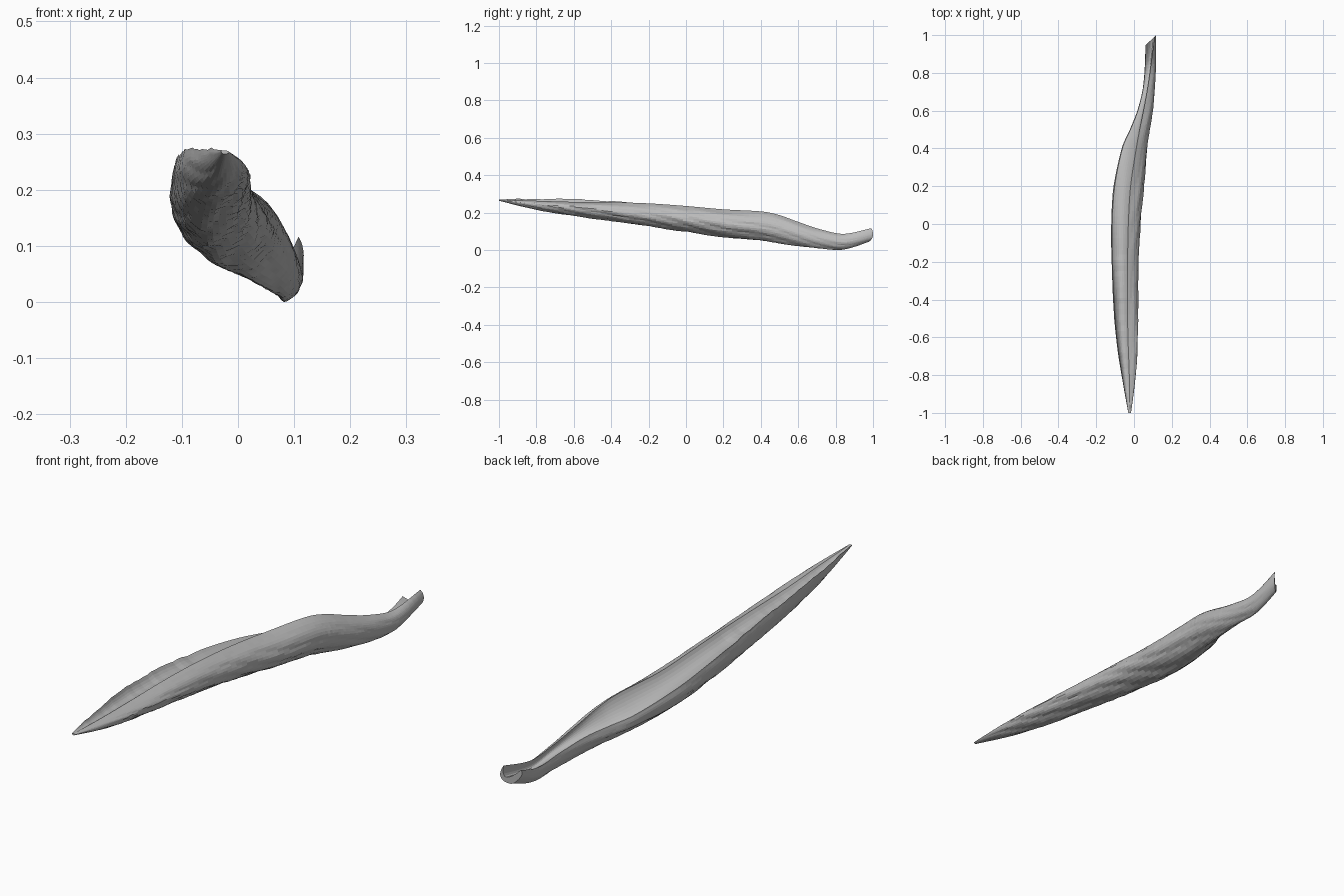
import bpy, bmesh, math, random
from mathutils import Vector

if "Cube" in bpy.data.objects:
    bpy.data.objects.remove(bpy.data.objects["Cube"])

random.seed(4)

# Stations along the blade:
# y, left, right, underside, left rim height, ridge x, ridge height, trough depth
KEYS = [
    (-1.0, -.030, -.016, .263, .270, -.022, .270, .000),
    (-.80, -.066, .010, .214, .274, -.025, .263, .014),
    (-.60, -.095, .021, .181, .271, -.032, .257, .022),
    (-.40, -.110, .022, .154, .260, -.035, .255, .024),
    (-.20, -.118, .025, .125, .240, -.034, .249, .024),
    (0.00, -.120, .035, .096, .212, -.030, .235, .022),
    (0.20, -.107, .054, .067, .178, -.018, .217, .018),
    (0.40, -.065, .071, .048, .140, .012, .206, .012),
    (0.50, -.022, .085, .034, .122, .030, .186, .010),
    (0.60, .018, .100, .020, .105, .050, .150, .012),
    (0.72, .047, .111, .007, .080, .072, .110, .016),
    (0.85, .058, .116, .002, .066, .090, .086, .024),
    (1.00, .060, .117, .042, .095, .108, .116, .040),
]
STATIONS, OUTER, INNER = 84, 34, 8


def spline(pts, s):
    """Point at s (0..1) on a smooth curve through evenly weighted points."""
    n = len(pts) - 1
    i = min(int(s * n), n - 1)
    f = s * n - i
    a, b, c, d = (pts[max(0, min(n, i + k))] for k in (-1, 0, 1, 2))
    return [.5 * (2 * q + (r - p) * f + (2 * p - 5 * q + 4 * r - t) * f * f
                  + (3 * q - p - 3 * r + t) * f ** 3)
            for p, q, r, t in zip(a, b, c, d)]


def section(s):
    """Closed outline: wrinkled outer skin, then the shallow trough on top."""
    y, l, r, b, ez, gx, gz, dip = spline(KEYS, s)
    w, h = r - l, max(ez, gz) - b
    if -.9 < y < -.1:                      # ragged left rim
        ez += random.uniform(-.004, .003)
    ctrl = [(l + .03 * w, ez), (l, ez - .35 * (ez - b)),
            (l + .16 * w, b + .20 * h), (l + .48 * w, b),
            (r - .14 * w, b + .20 * h), (r, b + .50 * h),
            (r - .30 * (r - gx), b + .50 * h + .62 * (gz - b - .50 * h)),
            (gx, gz)]
    cx, cz = l + w * .5, b + h * .5
    loop = []
    for k in range(OUTER + 1):
        t = k / OUTER
        x, z = spline(ctrl, t)
        fade = math.sin(math.pi * t) * min(1, (1 - abs(y)) * 6)
        fold = abs(math.sin(t * 21 + y * 10 + .7 * math.sin(y * 9)))
        amp = fade * w * (.035 * (fold - .8) + random.uniform(-.012, .006))
        n = Vector((x - cx, z - cz)).normalized()
        loop.append((x + n.x * amp, z + n.y * amp))
    e, g = Vector(loop[0]), Vector(loop[-1])
    across = e - g
    down = Vector((-across.y, across.x))
    if down.y > 0:
        down = -down
    down.normalize()
    dip = min(dip, .62 * ((e.y + g.y) / 2 - b))
    for k in range(1, INNER):
        t = k / INNER
        p = g + across * t + down * dip * math.sin(math.pi * t) ** .8
        loop.append((p.x, p.y))
    # Slanted cut at the stem end
    cut = max(0, (y - .75) / .25) ** 2 * .055
    return [Vector((x, y - cut * max(0, min(1, (r - x) / w)), z)) for x, z in loop]


# Curled blade, lofted through the sections
bm = bmesh.new()
rings = [[bm.verts.new(p) for p in section(i / (STATIONS - 1))]
         for i in range(STATIONS)]
for a, b in zip(rings, rings[1:]):
    n = len(a)
    for k in range(n):
        j = (k + 1) % n
        bm.faces.new((a[k], a[j], b[j], b[k]))
bm.faces.new(rings[0])
bm.faces.new(rings[-1][::-1])
bmesh.ops.recalc_face_normals(bm, faces=bm.faces)

# Set the lowest point on the floor
low = min(v.co.z for v in bm.verts)
bmesh.ops.translate(bm, verts=bm.verts, vec=(0, 0, -low))
mesh = bpy.data.meshes.new("curled_blade")
bm.to_mesh(mesh)
bm.free()

grey = bpy.data.materials.new("plain grey")
grey.diffuse_color = (.5, .5, .5, 1)
grey.use_nodes = True
grey.node_tree.nodes["Principled BSDF"].inputs["Base Color"].default_value = grey.diffuse_color
mesh.materials.append(grey)
blade = bpy.data.objects.new("curled_blade", mesh)
bpy.context.collection.objects.link(blade)
